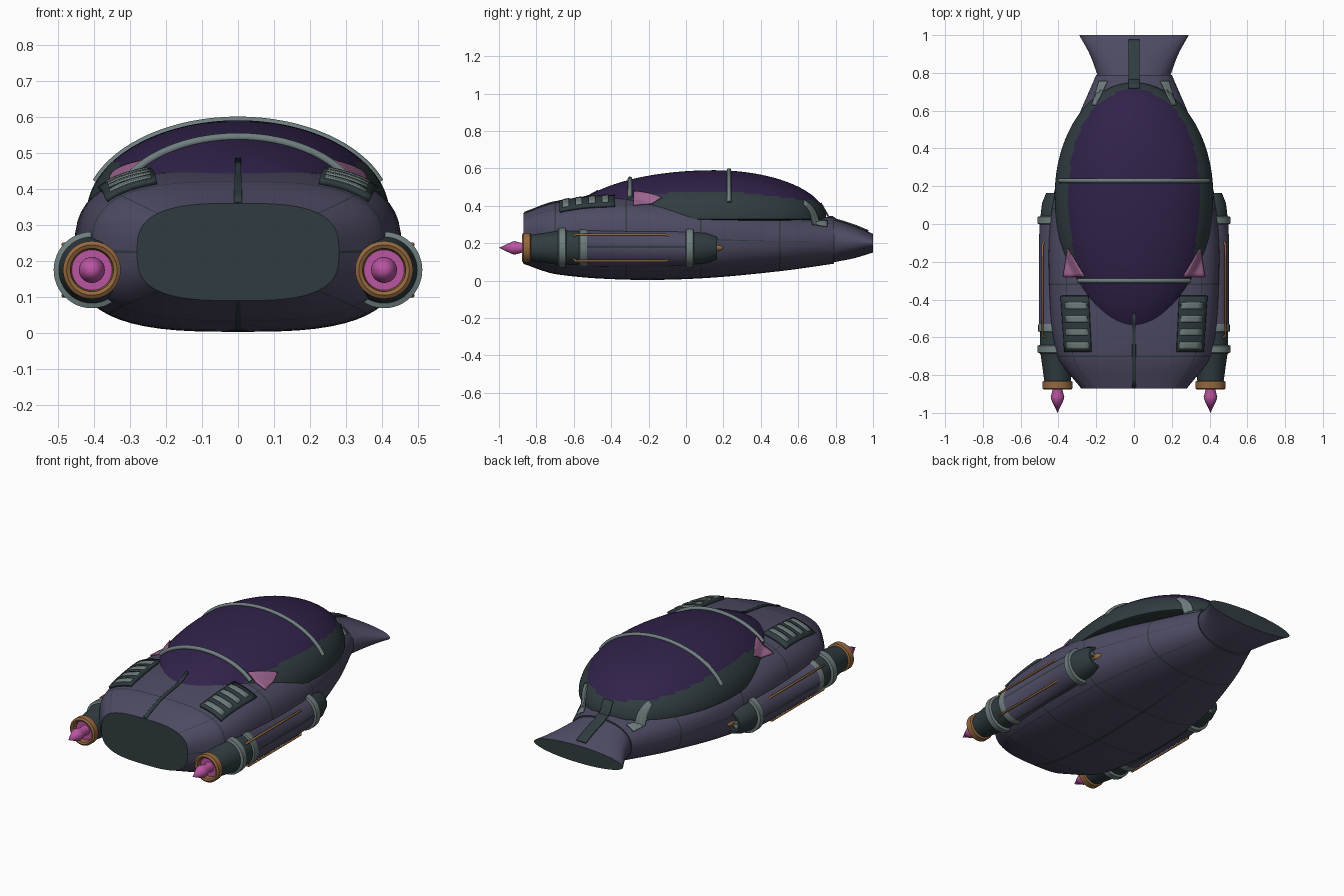
import bpy, bmesh, math
from mathutils import Vector, Matrix

if "Cube" in bpy.data.objects:
    bpy.data.objects.remove(bpy.data.objects["Cube"])

# Palette
COLOURS = {
    "hull_purple": (0.075, 0.07, 0.125),
    "dark_teal": (0.03, 0.046, 0.052),
    "violet_glass": (0.03, 0.016, 0.068),
    "pale_metal": (0.16, 0.21, 0.21),
    "copper": (0.3, 0.14, 0.05),
    "flame_pink": (0.5, 0.09, 0.36),
    "dusty_pink": (0.34, 0.13, 0.28),
}
MATS, INDEX = [], {}
for name, rgb in COLOURS.items():
    m = bpy.data.materials.new(name)
    m.use_nodes = True
    m.diffuse_color = (*rgb, 1)
    m.node_tree.nodes["Principled BSDF"].inputs["Base Color"].default_value = (*rgb, 1)
    INDEX[name] = len(MATS)
    MATS.append(m)
HULL, TEAL, GLASS, METAL, COPPER, FLAME, DUSTY = range(len(MATS))


def finish(name, bm, smooth=True):
    bmesh.ops.remove_doubles(bm, verts=bm.verts, dist=0.0002)
    bmesh.ops.recalc_face_normals(bm, faces=bm.faces)
    me = bpy.data.meshes.new(name)
    bm.to_mesh(me)
    bm.free()
    for m in MATS:
        me.materials.append(m)
    ob = bpy.data.objects.new(name, me)
    bpy.context.collection.objects.link(ob)
    if smooth:
        bpy.ops.object.select_all(action="DESELECT")
        ob.select_set(True)
        bpy.context.view_layer.objects.active = ob
        bpy.ops.object.shade_smooth_by_angle(angle=math.radians(35))
    return ob


def skin(bm, rings, rule, caps=None):
    """Bridge closed rings of points; rule(ring, segment) gives the material."""
    vs = [[bm.verts.new(p) for p in r] for r in rings]
    n = len(vs[0])
    for i in range(len(vs) - 1):
        for j in range(n):
            k = (j + 1) % n
            f = bm.faces.new((vs[i][j], vs[i][k], vs[i + 1][k], vs[i + 1][j]))
            f.material_index = rule(i, j)
    if caps is not None:
        for r in (vs[0], vs[-1]):
            bm.faces.new(r).material_index = caps


# Hull stations: y, half width, bottom, top, squareness
BODY = [(-.87, .28, .09, .36, 3), (-.70, .405, .035, .42, 3), (-.32, .45, .005, .455, 3),
        (.08, .435, .012, .43, 2.8), (.5, .32, .05, .37, 2.4), (.79, .2, .09, .335, 2.2)]
TAIL = [(.785, .192, .097, .328, 2.2), (.9, .235, .12, .292, 2.2), (1, .29, .15, .25, 2)]


def station(table, y):
    """Smooth interpolation through the stations."""
    i = 0
    while i < len(table) - 2 and y > table[i + 1][0]:
        i += 1
    a, b = table[i], table[i + 1]

    def slope(k, c):
        lo, hi = table[max(k - 1, 0)], table[min(k + 1, len(table) - 1)]
        return (hi[c] - lo[c]) / (hi[0] - lo[0])
    d = b[0] - a[0]
    t = min(max((y - a[0]) / d, 0), 1)
    return [a[c] * (2*t**3 - 3*t*t + 1) + b[c] * (3*t*t - 2*t**3)
            + d * (slope(i, c) * (t**3 - 2*t*t + t) + slope(i + 1, c) * (t**3 - t*t))
            for c in range(1, 5)]


# Ring angles with narrow seam gaps on the axes and diagonals
angles, seam_cols = [], set()
for o in range(8):
    gap = .003 if o % 2 == 0 else .01
    seam_cols.add(len(angles))
    angles += [o * math.pi / 4 - gap, o * math.pi / 4 + gap]
    angles += [(o + k / 7) * math.pi / 4 for k in range(1, 7)]


def section(table, y):
    w, lo, hi, n = station(table, y)
    pts = []
    for a in angles:
        c, s = math.cos(a), math.sin(a)
        pts.append((math.copysign(abs(c) ** (2 / n), c) * w, y,
                    (lo + hi) / 2 + math.copysign(abs(s) ** (2 / n), s) * (hi - lo) / 2))
    return pts


def loft(name, table, seams, steps):
    y0, y1 = table[0][0], table[-1][0]
    ys = [y0 + (y1 - y0) * i / steps for i in range(steps + 1)]
    ys = [y for y in ys if all(abs(y - s) > .008 for s in seams)]
    ys = sorted(ys + [s + d for s in seams for d in (-.004, .004)])

    def rule(i, j):
        mid = (ys[i] + ys[i + 1]) / 2
        ring = any(abs(mid - s) < .003 for s in seams)
        return TEAL if ring or (j in seam_cols and seams) else HULL
    bm = bmesh.new()
    skin(bm, [section(table, y) for y in ys], rule, TEAL)
    finish(name, bm)


loft("hull", BODY, (-.70, -.32, .08, .5), 36)
loft("tail_flare", TAIL, (), 10)

# Canopy: stretched dome, longer toward the front, shallow underneath
CY, CZ, CW, CH = .15, .33, .42, .26


def canopy_scale(y):
    q = (y - CY) / (.76 if y < CY else .6)
    return math.sqrt(max(0, 1 - q * q))


bm = bmesh.new()
bmesh.ops.create_uvsphere(bm, u_segments=96, v_segments=64, radius=1)
for v in bm.verts:
    x, y, z = v.co
    v.co = (x * CW, CY + y * (.76 if y < 0 else .6), CZ + z * (CH if z > 0 else .015))
for f in bm.faces:
    c = f.calc_center_median()
    edge = .47 - .12 * max(0, c.y - .3) - .15 * max(0, -c.y - .1)
    f.material_index = GLASS if c.z > edge else TEAL
finish("canopy", bm)


def surface(x, y):
    """Height of the upper skin of the craft."""
    w, lo, hi, n = station(BODY if y < .785 else TAIL, y)
    z = (lo + hi) / 2 + (hi - lo) / 2 * max(0, 1 - abs(x / w) ** n) ** (1 / n)
    s = canopy_scale(y)
    if s > 0 and abs(x) < CW * s:
        z = max(z, CZ + CH * s * math.sqrt(1 - (x / (CW * s)) ** 2))
    return z


def plate(name, corners, mat, lift, thick, n=8):
    """Patch draped on the upper skin, corners in plan."""
    a, b, c, d = (Vector(p) for p in corners)
    bm = bmesh.new()
    grid = []
    for i in range(n + 1):
        row = []
        for j in range(n + 1):
            p = a.lerp(b, j / n).lerp(d.lerp(c, j / n), i / n)
            row.append(bm.verts.new((p.x, p.y, surface(p.x, p.y) + lift)))
        grid.append(row)
    for i in range(n):
        for j in range(n):
            f = bm.faces.new((grid[i][j], grid[i][j + 1], grid[i + 1][j + 1], grid[i + 1][j]))
            f.material_index = mat
    bmesh.ops.remove_doubles(bm, verts=bm.verts, dist=.0002)
    ob = finish(name, bm)
    mod = ob.modifiers.new("thickness", "SOLIDIFY")
    mod.thickness, mod.offset = thick, 0


def tube(name, pts, radius, mat):
    cu = bpy.data.curves.new(name, "CURVE")
    cu.dimensions = "3D"
    cu.bevel_depth, cu.bevel_resolution, cu.use_fill_caps = radius, 3, True
    sp = cu.splines.new("POLY")
    sp.points.add(len(pts) - 1)
    for p, co in zip(sp.points, pts):
        p.co = (*co, 1)
    sp.use_smooth = True
    cu.materials.append(MATS[mat])
    bpy.context.collection.objects.link(bpy.data.objects.new(name, cu))


# Canopy hoops
for name, y, start, grow in (("front_hoop", -.3, 32, 1.02), ("rear_hoop", .23, 20, 1.005)):
    s = canopy_scale(y) * grow
    ts = [math.radians(start + (180 - 2 * start) * i / 32) for i in range(33)]
    tube(name, [(CW * s * math.cos(t), y, CZ + CH * s * math.sin(t)) for t in ts], .012, METAL)

# Centre strips on nose and tail
plate("nose_strip", [(-.011, -.865), (.011, -.865), (.008, -.47), (-.008, -.47)], TEAL, .002, .006)
plate("tail_strip", [(-.03, .72), (.03, .72), (.03, .975), (-.03, .975)], TEAL, .004, .009, 12)


def lathe(bm, cx, cz, profile, rule, segs=48):
    rings = [[(cx + r * math.cos(2 * math.pi * k / segs), y, cz + r * math.sin(2 * math.pi * k / segs))
              for k in range(segs)] for y, r, _ in profile]
    skin(bm, rings, lambda i, j: rule(profile[i][2], j))


# Engine profile: y, radius, colour of the band that follows
ENGINE = [(-.845, 0, FLAME), (-.845, .056, COPPER), (-.872, .06, COPPER), (-.877, .07, COPPER),
          (-.87, .08, COPPER), (-.835, .08, COPPER), (-.83, .07, TEAL), (-.7, .088, TEAL),
          (-.685, .092, METAL), (-.68, .106, METAL), (-.645, .106, METAL), (-.64, .093, TEAL),
          (-.572, .093, METAL), (-.568, .102, METAL), (-.535, .102, METAL), (-.53, .099, HULL),
          (-.1, .099, HULL), (-.002, .094, METAL), (.002, .106, METAL), (.038, .106, METAL),
          (.042, .09, TEAL), (.11, .082, TEAL), (.165, .06, TEAL), (.165, .048, TEAL),
          (.13, .044, TEAL), (.13, 0, TEAL)]
FLAMES = [(-1, 0, FLAME), (-.93, .033, FLAME), (-.915, .036, FLAME), (-.87, .024, FLAME), (-.84, .03, FLAME)]
SPINNER = [(.125, .018, COPPER), (.17, .018, COPPER), (.19, .012, COPPER), (.205, 0, COPPER)]
EX, EZ = .405, .175

for side, sx in (("left", 1), ("right", -1)):
    # Engine pod with dark slots between the cover panels
    bm = bmesh.new()
    lathe(bm, sx * EX, EZ, ENGINE, lambda m, j: TEAL if m == HULL and j % 12 == 0 else m)
    finish(side + "_engine", bm)
    for part, profile in (("flame", FLAMES), ("intake_spinner", SPINNER)):
        bm = bmesh.new()
        lathe(bm, sx * EX, EZ, profile, lambda m, j: m, 24)
        finish(side + "_" + part, bm)
    # Intake blades
    bm = bmesh.new()
    for k in range(8):
        place = (Matrix.Translation((sx * EX, .145, EZ)) @ Matrix.Rotation(k * math.pi / 4, 4, "Y")
                 @ Matrix.Translation((.032, 0, 0)) @ Matrix.Diagonal((.036, .03, .005, 1)))
        bmesh.ops.create_cube(bm, size=1, matrix=place)
    for f in bm.faces:
        f.material_index = METAL
    finish(side + "_intake_blades", bm, False)
    # Fuel pipes
    for label, a in (("upper", 42), ("lower", -42)):
        def at(y, r):
            t = math.radians(a)
            return (sx * (EX + r * math.cos(t)), y, EZ + r * math.sin(t))
        tube(f"{side}_{label}_pipe", [at(-.6, .09), at(-.59, .106), at(-.11, .106), at(-.09, .09)], .006, COPPER)
    # Vents, cheek markings and rear panels
    plate(side + "_vent", [(sx * .225, -.675), (sx * .365, -.675), (sx * .385, -.38), (sx * .24, -.38)],
          TEAL, .008, .018)
    for k in range(4):
        y, x = -.66 + k * .07, .24 + k * .003
        plate(f"{side}_vent_slat_{k + 1}", [(sx * x, y), (sx * (x + .115), y),
              (sx * (x + .117), y + .035), (sx * (x + .002), y + .035)], METAL, .019, .008, 4)
    plate(side + "_cheek_marking", [(sx * .26, -.28), (sx * .375, -.28), (sx * .35, -.13), (sx * .35, -.13)],
          DUSTY, .006, .008)
    plate(side + "_rear_panel", [(sx * .2, .63), (sx * .222, .63), (sx * .185, .755), (sx * .14, .755)],
          METAL, .005, .008)
